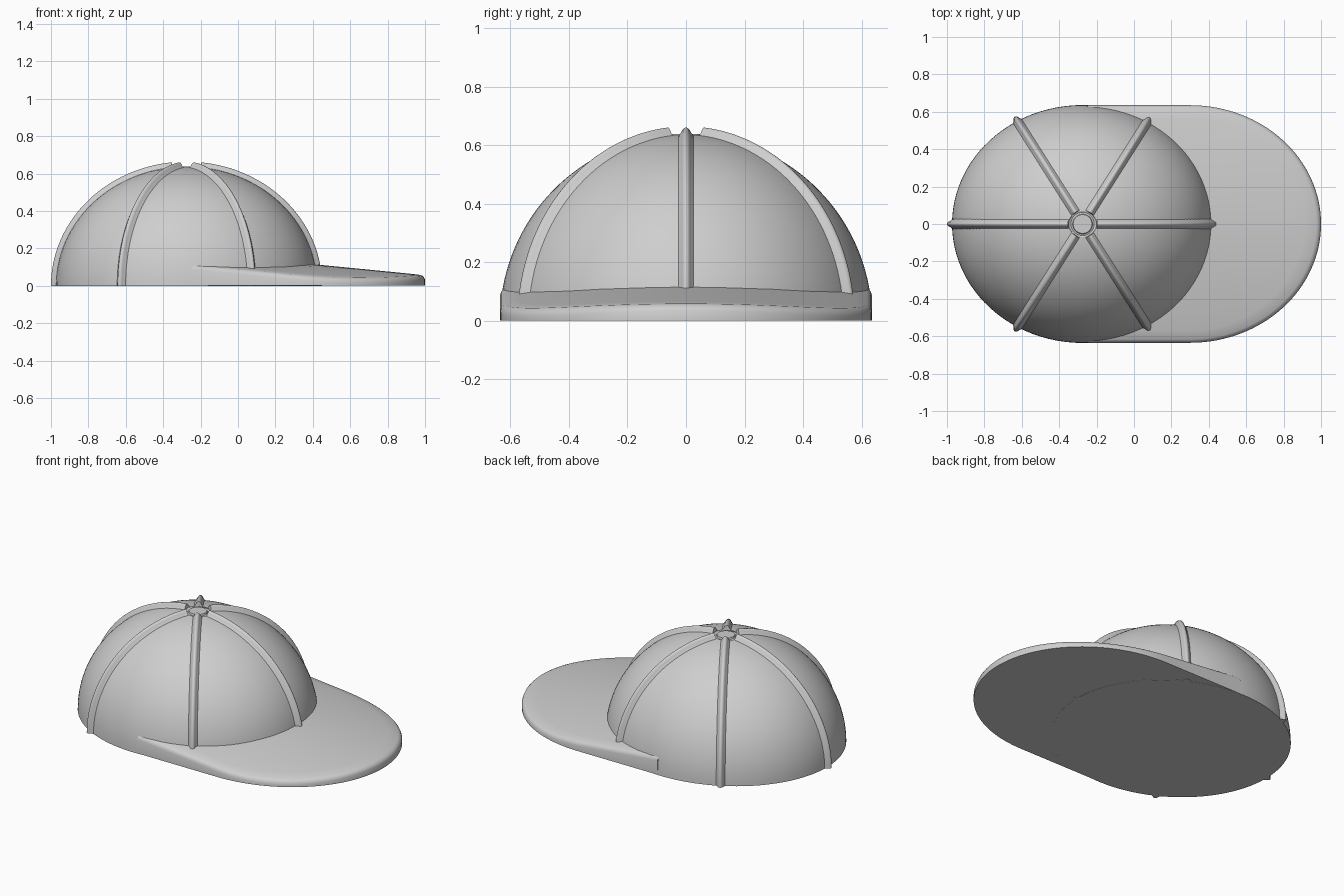
import bpy, bmesh, math
from mathutils import Vector

if "Cube" in bpy.data.objects:
    bpy.data.objects.remove(bpy.data.objects["Cube"])

CENTER_X = -0.275               # crown centre
A, B, H = 0.698, 0.636, 0.637   # crown half-axes and height

grey = bpy.data.materials.new("light grey cloth")
grey.diffuse_color = (0.62, 0.62, 0.62, 1)
grey.use_nodes = True
grey.node_tree.nodes["Principled BSDF"].inputs["Base Color"].default_value = grey.diffuse_color


def finish(bm, name, angle=40):
    bmesh.ops.recalc_face_normals(bm, faces=bm.faces)
    mesh = bpy.data.meshes.new(name)
    bm.to_mesh(mesh)
    bm.free()
    mesh.materials.append(grey)
    obj = bpy.data.objects.new(name, mesh)
    bpy.context.collection.objects.link(obj)
    bpy.ops.object.select_all(action='DESELECT')
    obj.select_set(True)
    bpy.context.view_layer.objects.active = obj
    bpy.ops.object.shade_smooth_by_angle(angle=math.radians(angle))
    return obj


def bridge(bm, r1, r2, closed=True):
    n = len(r1)
    for i in range(n if closed else n - 1):
        j = (i + 1) % n
        bm.faces.new((r1[i], r1[j], r2[j], r2[i]))


def crown_point(t, phi):
    return Vector((CENTER_X + A * math.sin(t) * math.cos(phi),
                   B * math.sin(t) * math.sin(phi), H * math.cos(t)))


# Crown: ellipsoid dome with a shallow ring groove around the top
bm = bmesh.new()
SEG, ROWS, T0 = 96, 32, 0.108
rings = []
for r, z in ((0.05, 0.638), (0.053, 0.628), (0.062, 0.624), (0.071, 0.628)):
    rings.append([bm.verts.new((CENTER_X + r * math.cos(k * math.tau / SEG),
                                r * math.sin(k * math.tau / SEG), z))
                  for k in range(SEG)])
for i in range(ROWS + 1):
    t = T0 + (math.pi / 2 - T0) * i / ROWS
    rings.append([bm.verts.new(crown_point(t, k * math.tau / SEG)) for k in range(SEG)])
for r1, r2 in zip(rings, rings[1:]):
    bridge(bm, r1, r2)
bm.faces.new(rings[0])
bm.faces.new(rings[-1])
finish(bm, "crown")

# Seams: six raised ridges swept down the crown
HALF = [(0.028, -0.006), (0.024, 0.002), (0.018, 0.008), (0.014, 0.016),
        (0.010, 0.022), (0.005, 0.026)]
SECTION = HALF + [(0, 0.027)] + [(-w, h) for w, h in reversed(HALF)]


def seam(index):
    phi = index * math.pi / 3
    bm = bmesh.new()
    loops = []
    steps = 40
    for i in range(steps + 1):
        t = T0 + (math.pi / 2 - T0) * i / steps
        p = crown_point(t, phi)
        normal = Vector(((p.x - CENTER_X) / A**2, p.y / B**2, p.z / H**2)).normalized()
        down = Vector((A * math.cos(t) * math.cos(phi),
                       B * math.cos(t) * math.sin(phi), -H * math.sin(t)))
        side = down.cross(normal).normalized()
        loops.append([bm.verts.new(p + side * w + normal * h) for w, h in SECTION])
    for l1, l2 in zip(loops, loops[1:]):
        bridge(bm, l1, l2)
    bm.faces.new(loops[0])
    bm.faces.new(loops[-1])
    finish(bm, f"seam_{index + 1}", 50)


for n in range(6):
    seam(n)


# Brim: flat underside, gently arched top, rounded upper edge
def brim_top(x, y):
    return 0.155 - 0.098 * x - 0.17 * y * y


WIDTH, BACK, BEND = 0.635, -0.25, 0.3
sides = [BACK + (BEND - BACK) * i / 16 for i in range(16)]
outline = [(x, -WIDTH) for x in sides]
for i in range(65):
    a = math.radians(-90 + 180 * i / 64)
    outline.append((BEND + 0.7 * math.cos(a), WIDTH * math.sin(a)))
outline += [(x, WIDTH) for x in reversed(sides)]

bm = bmesh.new()
CX = 0.1
rings = []
for s, drop in ((0.25, 0), (0.5, 0), (0.75, 0), (0.9, 0), (0.972, 0.001),
                (0.985, 0.005), (0.994, 0.012), (1, 0.023), (1, None)):
    ring = []
    for x, y in outline:
        px, py = CX + s * (x - CX), s * y
        z = 0.001 if drop is None else brim_top(px, py) - drop
        ring.append(bm.verts.new((px, py, z)))
    rings.append(ring)
for r1, r2 in zip(rings, rings[1:]):
    bridge(bm, r1, r2)
hub = bm.verts.new((CX, 0, brim_top(CX, 0)))
for i, v in enumerate(rings[0]):
    bm.faces.new((hub, v, rings[0][(i + 1) % len(rings[0])]))
bm.faces.new(rings[-1])
finish(bm, "brim")
